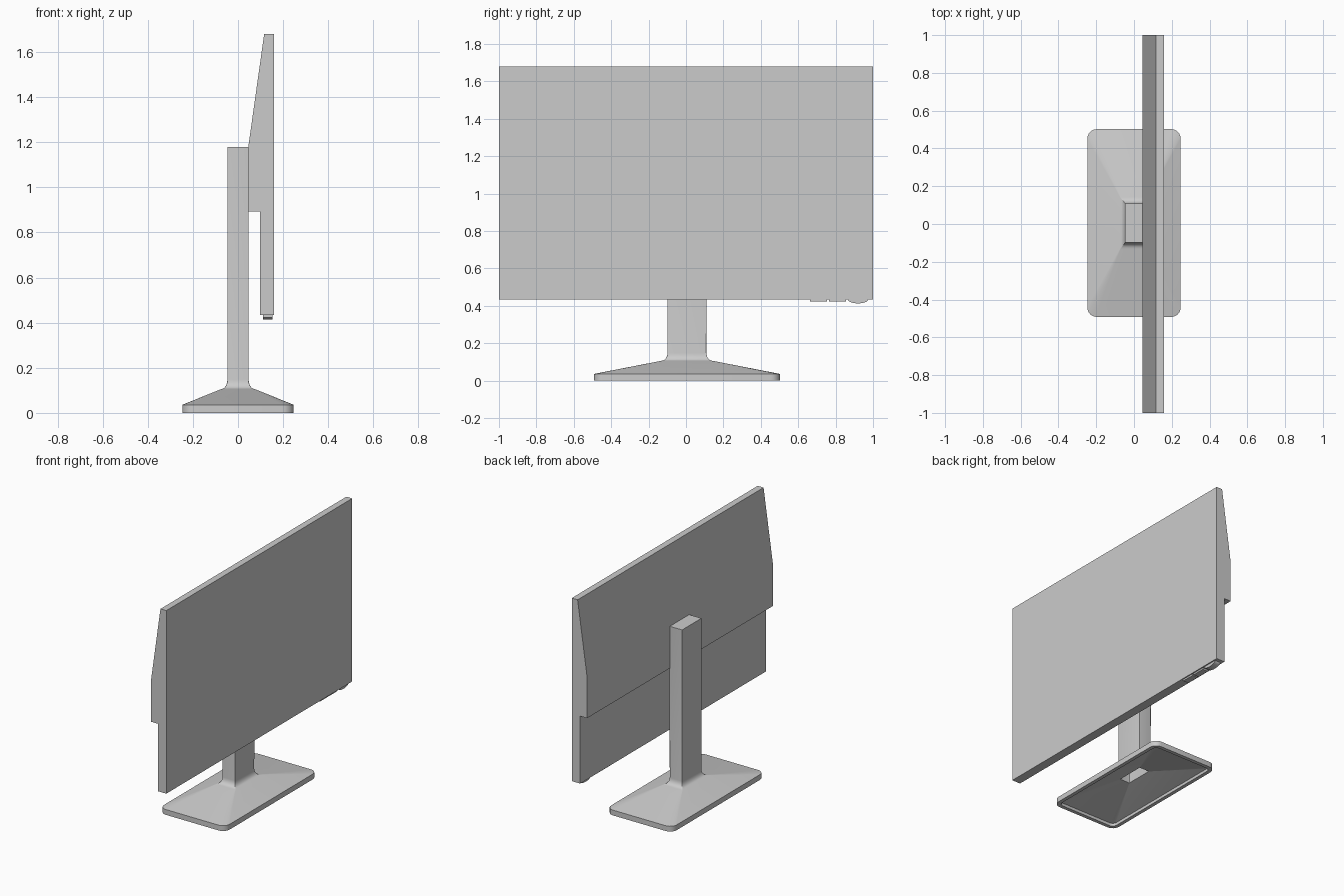
import bpy, bmesh
from math import cos, sin, pi, radians

cube = bpy.data.objects.get("Cube")
if cube:
    bpy.data.objects.remove(cube)

grey = bpy.data.materials.new("plain grey")
grey.use_nodes = True
GREY = (0.6, 0.6, 0.6, 1)
grey.diffuse_color = GREY
grey.node_tree.nodes["Principled BSDF"].inputs["Base Color"].default_value = GREY


def finish(name, bm, smooth=False):
    bmesh.ops.recalc_face_normals(bm, faces=bm.faces)
    mesh = bpy.data.meshes.new(name)
    bm.to_mesh(mesh)
    bm.free()
    mesh.materials.append(grey)
    obj = bpy.data.objects.new(name, mesh)
    bpy.context.collection.objects.link(obj)
    if smooth:
        bpy.ops.object.select_all(action='DESELECT')
        bpy.context.view_layer.objects.active = obj
        obj.select_set(True)
        bpy.ops.object.shade_smooth_by_angle(angle=radians(30))
    return obj


def extrude(bm, points, offset):
    """Fill a closed outline and extrude it along offset."""
    face = bm.faces.new([bm.verts.new(p) for p in points])
    result = bmesh.ops.extrude_face_region(bm, geom=[face], use_keep_orig=True)
    moved = [g for g in result["geom"] if isinstance(g, bmesh.types.BMVert)]
    bmesh.ops.translate(bm, verts=moved, vec=offset)


def rounded_ring(bm, hx, hy, r, z, steps=6):
    """Loop of vertices around a rounded rectangle."""
    ring = []
    for k, (sx, sy) in enumerate(((1, 1), (-1, 1), (-1, -1), (1, -1))):
        for i in range(steps + 1):
            a = (k + i / steps) * pi / 2
            ring.append(bm.verts.new((sx * (hx - r) + r * cos(a),
                                      CENTRE_Y + sy * (hy - r) + r * sin(a), z)))
    return ring


# Display housing: side profile extruded across the full width
BACK, FRONT, BOTTOM, TOP = 0.097, 0.16, 0.434, 1.68
profile = [(FRONT, BOTTOM), (FRONT, TOP), (0.116, TOP), (0.045, 1.175),
           (0.045, 0.893), (BACK, 0.893), (BACK, BOTTOM)]
bm = bmesh.new()
extrude(bm, [(x, -1, z) for x, z in profile], (0, 2, 0))
bmesh.ops.recalc_face_normals(bm, faces=bm.faces)

# Recessed screen: inset the front face, fit it to the opening, push it back
screen = max(bm.faces, key=lambda f: f.normal.x * f.calc_area())
bmesh.ops.inset_region(bm, faces=[screen], thickness=0.037)
for v in screen.verts:
    if v.co.z < 1:
        v.co.z = 0.544
result = bmesh.ops.extrude_face_region(bm, geom=[screen])
pushed = [g for g in result["geom"] if isinstance(g, bmesh.types.BMVert)]
bmesh.ops.translate(bm, verts=pushed, vec=(-0.02, 0, 0))
finish("display_housing", bm)

# Two flat control buttons under the lower edge
for name, y in (("control_button_1", 0.663), ("control_button_2", 0.764)):
    bm = bmesh.new()
    extrude(bm, [(0.11, y, 0.423), (0.11, y + 0.091, 0.423),
                 (0.11, y + 0.091, BOTTOM), (0.11, y, BOTTOM)], (0.042, 0, 0))
    finish(name, bm)

# Curved power button
bm = bmesh.new()
extrude(bm, [(0.11, 0.92 - 0.054 * cos(pi * i / 16), BOTTOM - 0.021 * sin(pi * i / 16))
             for i in range(17)], (0.042, 0, 0))
finish("power_button", bm, True)

# Hollow stand: rings lofted from the inside, over the foot and up the column
CENTRE_Y = 0.005
rings = [(0.037, 0.095, 0.001, 1.15), (0.037, 0.095, 0.001, 0.085),
         (0.222, 0.472, 0.03, 0.02), (0.222, 0.472, 0.03, 0),
         (0.247, 0.497, 0.05, 0), (0.247, 0.497, 0.05, 0.036),
         (0.073, 0.137, 0.002, 0.106)]
for i in range(1, 6):
    a = pi / 2 * i / 5
    rings.append((0.073 - 0.026 * sin(a), 0.137 - 0.033 * sin(a), 0.002,
                  0.148 - 0.042 * cos(a)))
rings.append((0.047, 0.104, 0.001, 1.178))
bm = bmesh.new()
loops = [rounded_ring(bm, *r) for r in rings]
for a, b in zip(loops, loops[1:]):
    for i in range(len(a)):
        j = (i + 1) % len(a)
        bm.faces.new((a[i], a[j], b[j], b[i]))
bm.faces.new(loops[0])
bm.faces.new(loops[-1])
finish("stand", bm, True)
